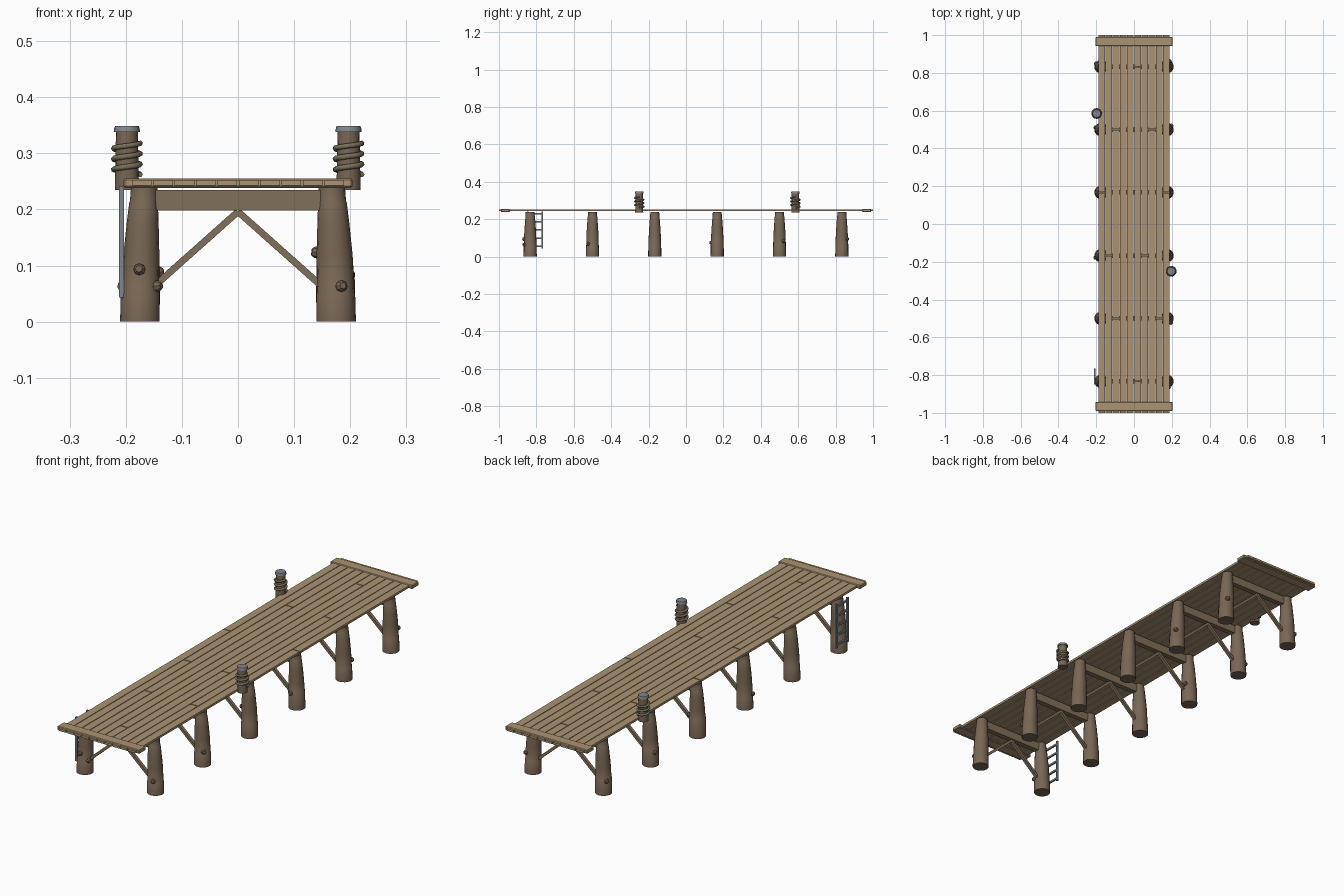
import bpy, bmesh, math, random
from mathutils import Vector, Matrix

if "Cube" in bpy.data.objects:
    bpy.data.objects.remove(bpy.data.objects["Cube"])
random.seed(4)


def material(name, rgb):
    m = bpy.data.materials.new(name)
    m.diffuse_color = (*rgb, 1)
    m.use_nodes = True
    m.node_tree.nodes["Principled BSDF"].inputs["Base Color"].default_value = m.diffuse_color
    return m


DECK = material("deck_wood", (0.40, 0.29, 0.17))
PILE = material("pile_wood", (0.19, 0.135, 0.09))
BEAM = material("beam_wood", (0.22, 0.16, 0.10))
ROPE = material("rope_fibre", (0.20, 0.16, 0.10))
METAL = material("grey_metal", (0.22, 0.24, 0.27))


def finish(name, bm, mat, smooth=False):
    bmesh.ops.recalc_face_normals(bm, faces=bm.faces)
    me = bpy.data.meshes.new(name)
    bm.to_mesh(me)
    bm.free()
    ob = bpy.data.objects.new(name, me)
    bpy.context.collection.objects.link(ob)
    me.materials.append(mat)
    if smooth:
        bpy.ops.object.select_all(action='DESELECT')
        ob.select_set(True)
        bpy.context.view_layer.objects.active = ob
        bpy.ops.object.shade_smooth_by_angle(angle=math.radians(35))
    return ob


def add_box(bm, x0, x1, y0, y1, z0, z1, rot=Matrix()):
    c = Vector(((x0 + x1) / 2, (y0 + y1) / 2, (z0 + z1) / 2))
    size = Matrix.Diagonal((x1 - x0, y1 - y0, z1 - z0, 1))
    return bmesh.ops.create_cube(bm, size=1, matrix=Matrix.Translation(c) @ rot @ size)["verts"]


def add_rod(bm, a, b, r0, r1, sides=8):
    a, b = Vector(a), Vector(b)
    d = b - a
    m = Matrix.Translation((a + b) / 2) @ d.to_track_quat('Z', 'Y').to_matrix().to_4x4()
    bmesh.ops.create_cone(bm, cap_ends=True, segments=sides, radius1=r0, radius2=r1,
                          depth=d.length, matrix=m)


def add_lathe(bm, rings, sides=16):
    """Stacked circles given as (centre x, centre y, z, radius), capped."""
    loops = []
    for cx, cy, z, r in rings:
        loops.append([bm.verts.new((cx + r * math.cos(2 * math.pi * k / sides),
                                    cy + r * math.sin(2 * math.pi * k / sides), z))
                      for k in range(sides)])
    for lo, hi in zip(loops, loops[1:]):
        for k in range(sides):
            n = (k + 1) % sides
            bm.faces.new((lo[k], lo[n], hi[n], hi[k]))
    bm.faces.new(loops[0])
    bm.faces.new(loops[-1])


ROWS = [-0.833, -0.5, -0.167, 0.167, 0.5, 0.833]

# Deck planks, each split by butt joints over the beams
joints = {0: [0.167], 1: [-0.167], 2: [-0.5, 0.5], 5: [-0.833, 0.833],
          6: [-0.167], 7: [0.5], 8: [-0.5], 9: [0.167]}
bm = bmesh.new()
for i in range(10):
    x = -0.1715 + 0.0381 * i
    cuts = [-1.0] + joints.get(i, []) + [1.0]
    for a, b in zip(cuts, cuts[1:]):
        y0 = a if a == -1 else a + 0.002
        y1 = b if b == 1 else b - 0.002
        add_box(bm, x - 0.0175, x + 0.0175, y0, y1, 0.2425, 0.2525)
finish("deck_planks", bm, DECK)

# Boards wrapping both ends of the deck
for s, name in ((-1, "front_end_board"), (1, "back_end_board")):
    bm = bmesh.new()
    add_box(bm, -0.204, 0.204, s * 0.966 - 0.024, s * 0.966 + 0.024, 0.2385, 0.2555)
    bmesh.ops.bevel(bm, geom=bm.edges[:], offset=0.003, segments=1, affect='EDGES')
    finish(name, bm, DECK)

# Tapered piles leaning slightly inward, with small worn steps
for j, y in enumerate(ROWS):
    for s, side in ((-1, "left"), (1, "right")):
        bm = bmesh.new()
        step = random.uniform(0.045, 0.085)
        prof = [(0, 0.0352), (step, 0.0345), (step + 0.002, 0.0333), (0.12, 0.032),
                (0.175, 0.0285), (0.213, 0.0255), (0.215, 0.0245), (0.238, 0.0238)]
        add_lathe(bm, [(s * (0.175 - 0.008 * (z / 0.238) ** 1.5), y, z, r) for z, r in prof])
        finish(f"pile_{side}_{j + 1}", bm, PILE, True)

# Branch stubs: side, row, angle from +x in degrees, height
stubs = [(-1, 0, 265, 0.09), (1, 0, 290, 0.06), (-1, 0, 330, 0.06), (1, 1, 315, 0.065),
         (-1, 2, 200, 0.06), (1, 2, 185, 0.12), (-1, 3, 20, 0.085), (1, 3, 260, 0.07),
         (-1, 4, 160, 0.06), (1, 4, 40, 0.08), (-1, 5, 150, 0.06), (1, 5, 60, 0.09)]
bm = bmesh.new()
for s, j, ang, z in stubs:
    t = math.radians(ang)
    d = Vector((math.cos(t), math.sin(t), 0.1))
    c = Vector((s * 0.173, ROWS[j], z))
    add_rod(bm, c + d * 0.02, c + d * 0.037, 0.012, 0.010)
    add_rod(bm, c + d * 0.037, c + d * 0.042, 0.010, 0.006)
finish("branch_stubs", bm, PILE, True)

# Cross beams and diagonal braces
for j, y in enumerate(ROWS):
    bm = bmesh.new()
    add_box(bm, -0.165, 0.165, y - 0.012, y + 0.012, 0.198, 0.235)
    finish(f"cross_beam_{j + 1}", bm, BEAM)
    bm = bmesh.new()
    for s in (-1, 1):
        a, b = Vector((0, y, 0.196)), Vector((s * 0.155, y, 0.058))
        L, c = (b - a).length, (a + b) / 2
        rot = Matrix.Rotation(-math.atan2(b.z - a.z, b.x - a.x), 4, 'Y')
        add_box(bm, c.x - L / 2, c.x + L / 2, y - 0.007, y + 0.007,
                c.z - 0.006, c.z + 0.006, rot)
    finish(f"diagonal_braces_{j + 1}", bm, BEAM)

# Mooring posts with metal caps and wound rope
for x, y, n in ((-0.198, 0.585, "left"), (0.197, -0.25, "right")):
    bm = bmesh.new()
    add_lathe(bm, [(x, y, z, r) for z, r in ((0.235, 0.0215), (0.29, 0.0205), (0.34, 0.0195))])
    finish(f"mooring_post_{n}", bm, PILE, True)
    bm = bmesh.new()
    add_lathe(bm, [(x, y, z, r) for z, r in ((0.338, 0.0235), (0.345, 0.0225), (0.349, 0.021))])
    finish(f"post_cap_{n}", bm, METAL, True)

    cu = bpy.data.curves.new(f"rope_{n}", 'CURVE')
    cu.dimensions = '3D'
    cu.bevel_depth = 0.005
    cu.bevel_resolution = 1
    cu.use_fill_caps = True
    sp = cu.splines.new('POLY')
    turns, seg = 3.0, 20
    count = int(turns * seg) + 1
    sp.points.add(count - 1)
    for k in range(count):
        t = 2 * math.pi * k / seg
        z = 0.262 + 0.056 * k / (count - 1)
        sp.points[k].co = (x + 0.0235 * math.cos(t), y + 0.0235 * math.sin(t), z, 1)
    cu.materials.append(ROPE)
    ob = bpy.data.objects.new(f"rope_{n}", cu)
    bpy.context.collection.objects.link(ob)

# Boarding ladder beside the front left pile
bm = bmesh.new()
for y in (-0.846, -0.768):
    add_box(bm, -0.212, -0.203, y - 0.004, y + 0.004, 0.043, 0.241)
for k in range(5):
    z = 0.056 + 0.043 * k
    add_box(bm, -0.211, -0.204, -0.846, -0.768, z - 0.004, z + 0.004)
finish("boarding_ladder", bm, METAL)
